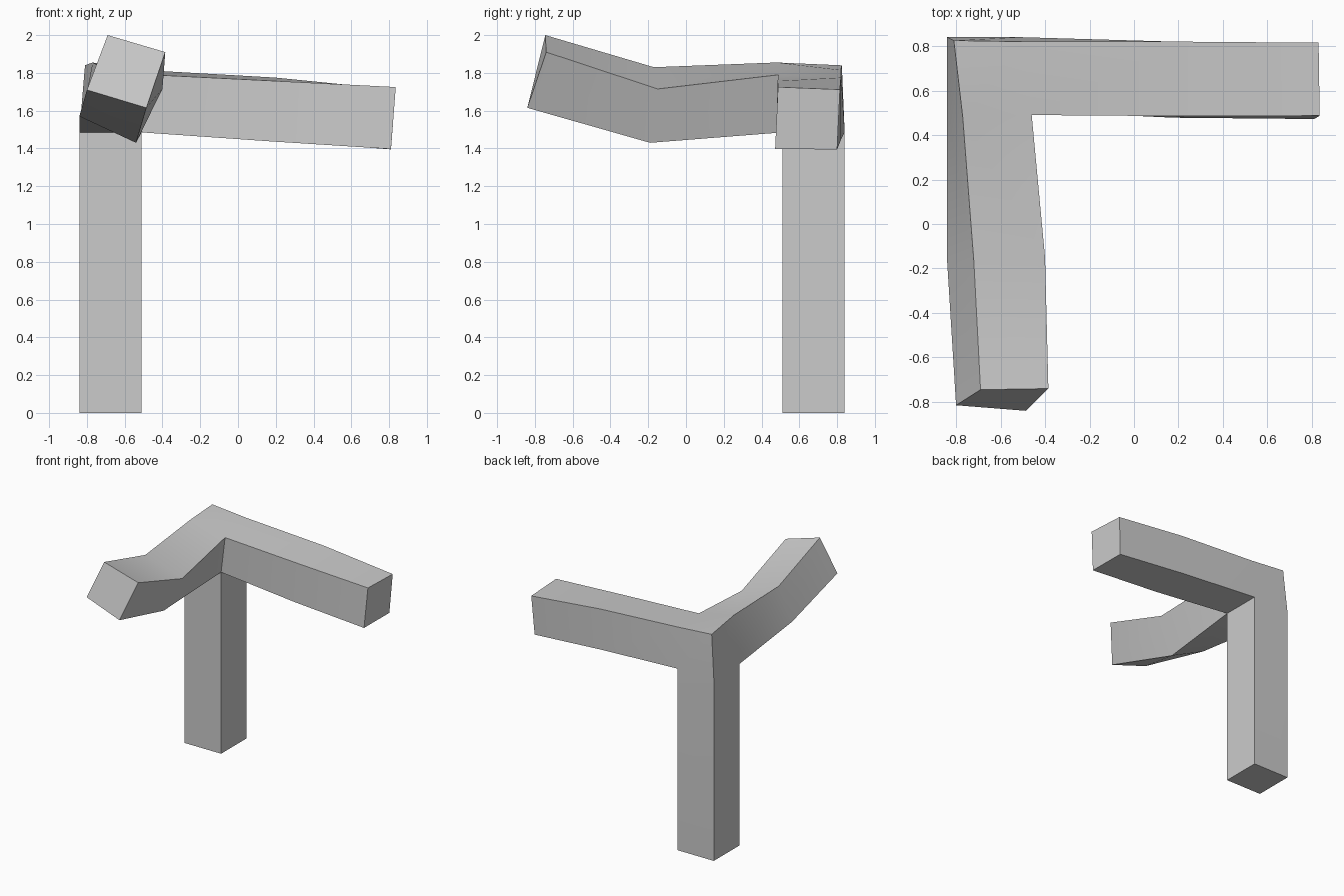
import bpy
import bmesh
import math

default_cube = bpy.data.objects.get("Cube")
if default_cube:
    bpy.data.objects.remove(default_cube, do_unlink=True)


def flat_material(name, colour):
    mat = bpy.data.materials.new(name)
    mat.use_nodes = True
    mat.diffuse_color = colour
    shader = mat.node_tree.nodes["Principled BSDF"]
    shader.inputs["Base Color"].default_value = colour
    return mat


bm = bmesh.new()


def ring(points):
    return [bm.verts.new(point) for point in points]


def sweep(rings):
    """Join successive four-cornered rings and cap the last one."""
    for first, second in zip(rings, rings[1:]):
        for i in range(4):
            j = (i + 1) % 4
            bm.faces.new((first[i], first[j], second[j], second[i]))
    bm.faces.new(rings[-1])


# Corner block: bottom and top rings, ordered
# right front, left front, left back, right back
low, high, near, far = -0.84, -0.51, 0.51, 0.84
outline = [(low, near), (high, near), (high, far), (low, far)]
bottom = ring([(x, y, 1.485) for x, y in outline])
top = ring([(-0.77, 0.48, 1.855), (-0.46, 0.49, 1.79),
            (-0.50, 0.82, 1.815), (-0.81, 0.825, 1.84)])
bm.faces.new(top)
bm.faces.new((bottom[2], bottom[3], top[3], top[2]))
bm.faces.new((bottom[3], bottom[0], top[0], top[3]))

# Upright post
sweep([bottom, ring([(x, y, 0) for x, y in outline])])

# Front arm, twisting and rising towards its end
sweep([
    [top[0], top[1], bottom[1], bottom[0]],
    ring([(-0.72, -0.17, 1.83), (-0.40, -0.15, 1.715),
          (-0.54, -0.19, 1.43), (-0.84, -0.17, 1.57)]),
    ring([(-0.69, -0.745, 2.0), (-0.385, -0.74, 1.91),
          (-0.485, -0.84, 1.615), (-0.80, -0.815, 1.71)]),
])

# Side arm, drooping gently towards its end
sweep([
    [top[1], top[2], bottom[2], bottom[1]],
    ring([(0.20, 0.485, 1.757), (0.20, 0.82, 1.775),
          (0.18, 0.82, 1.445), (0.18, 0.478, 1.437)]),
    ring([(0.835, 0.487, 1.725), (0.83, 0.815, 1.712),
          (0.81, 0.80, 1.395), (0.81, 0.472, 1.397)]),
])

bmesh.ops.recalc_face_normals(bm, faces=bm.faces)
mesh = bpy.data.meshes.new("angled_frame")
bm.to_mesh(mesh)
bm.free()
mesh.materials.append(flat_material("light grey", (0.6, 0.6, 0.6, 1)))
frame = bpy.data.objects.new("angled_frame", mesh)
bpy.context.collection.objects.link(frame)

# Smooth the gentle bends, keep the box edges sharp
bpy.ops.object.select_all(action="DESELECT")
frame.select_set(True)
bpy.context.view_layer.objects.active = frame
bpy.ops.object.shade_smooth_by_angle(angle=math.radians(40))
